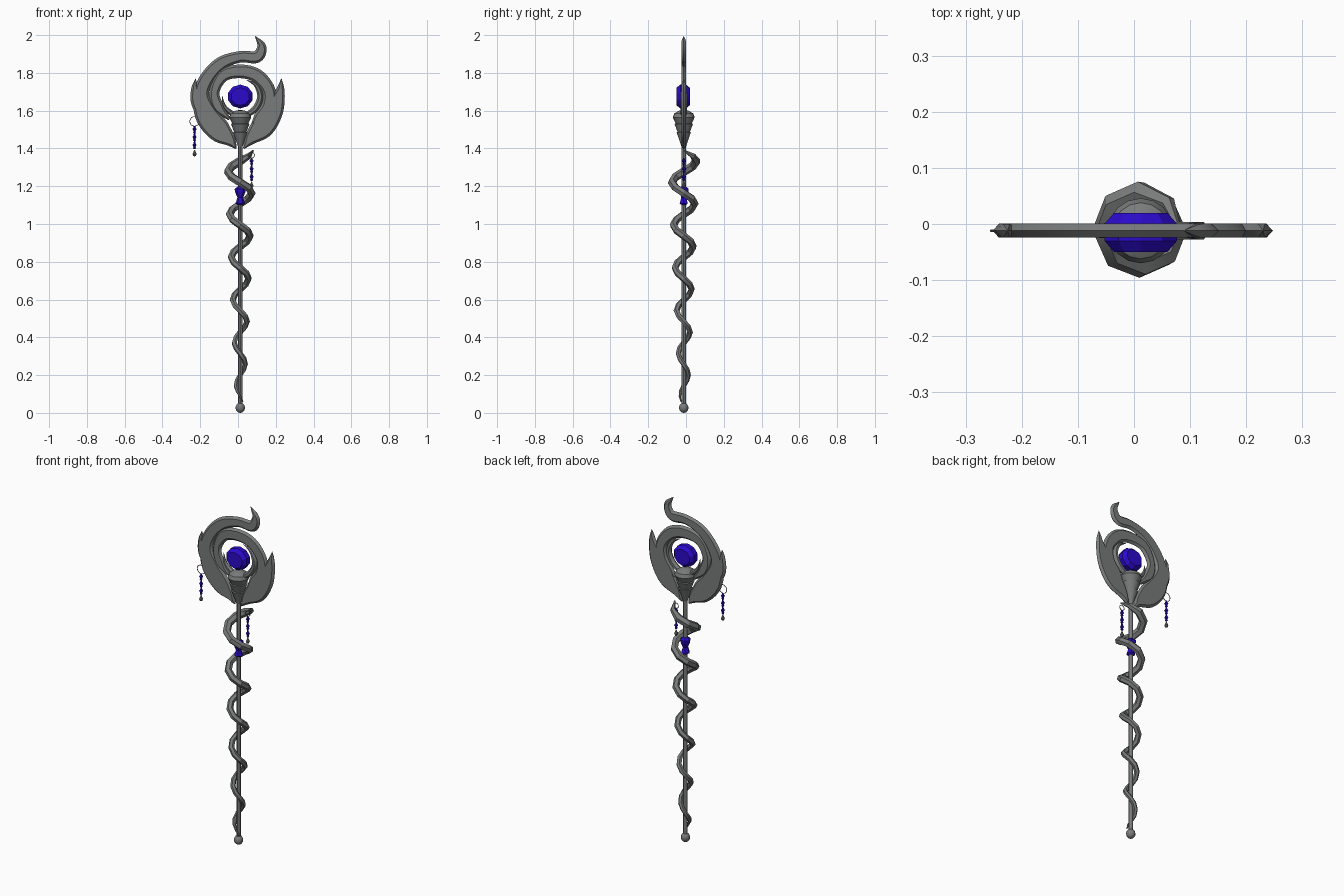
import bpy, bmesh, math
from mathutils import Vector

if "Cube" in bpy.data.objects:
    bpy.data.objects.remove(bpy.data.objects["Cube"])

CX, CY = 0.012, -0.012  # shaft axis


def material(name, rgb):
    m = bpy.data.materials.new(name)
    m.use_nodes = True
    m.diffuse_color = (*rgb, 1)
    m.node_tree.nodes["Principled BSDF"].inputs["Base Color"].default_value = (*rgb, 1)
    return m


STEEL = material("steel grey", (0.19, 0.2, 0.195))
BLUE = material("deep blue", (0.025, 0.003, 0.6))


def finish(ob, mat, angle=30):
    ob.data.materials.clear()
    ob.data.materials.append(mat)
    bpy.ops.object.select_all(action="DESELECT")
    ob.select_set(True)
    bpy.context.view_layer.objects.active = ob
    if angle:
        bpy.ops.object.shade_smooth_by_angle(angle=math.radians(angle))
    return ob


def loft(name, rings, mat, angle=30):
    """Skin closed rings of equal length and cap both ends."""
    bm = bmesh.new()
    rows = [[bm.verts.new(p) for p in r] for r in rings]
    n = len(rows[0])
    for a, b in zip(rows, rows[1:]):
        for i in range(n):
            bm.faces.new((a[i], a[(i + 1) % n], b[(i + 1) % n], b[i]))
    bm.faces.new(rows[0])
    bm.faces.new(rows[-1])
    bmesh.ops.recalc_face_normals(bm, faces=bm.faces)
    me = bpy.data.meshes.new(name)
    bm.to_mesh(me)
    bm.free()
    ob = bpy.data.objects.new(name, me)
    bpy.context.collection.objects.link(ob)
    return finish(ob, mat, angle)


def lathe(name, profile, mat, x=CX, y=CY, sides=12, angle=30):
    """Turn (radius, z) pairs around a vertical axis."""
    turn = [2 * math.pi * i / sides for i in range(sides)]
    rings = [[(x + r * math.cos(t), y + r * math.sin(t), z) for t in turn] for r, z in profile]
    return loft(name, rings, mat, angle)


def smooth_path(pts, steps=6):
    """Catmull-Rom through (x, z, half width) points."""
    v = [Vector(p) for p in pts]
    v = [2 * v[0] - v[1]] + v + [2 * v[-1] - v[-2]]
    out = []
    for a, b, c, d in zip(v, v[1:], v[2:], v[3:]):
        for k in range(steps):
            t = k / steps
            out.append(0.5 * (2 * b + (c - a) * t + (2 * a - 5 * b + 4 * c - d) * t ** 2
                              + (3 * b - a - 3 * c + d) * t ** 3))
    return out + [v[-2]]


def blade(name, pts, thick=0.0125):
    """Flat curved blade with bevelled rims, in the XZ plane."""
    path = smooth_path(pts)
    rings = []
    for i, p in enumerate(path):
        d = path[min(i + 1, len(path) - 1)] - path[max(i - 1, 0)]
        side = Vector((-d.y, d.x)).normalized()
        w = max(p.z, 0.001)
        b = w - min(0.012, w * 0.6)
        t = thick * min(1, w / 0.015)
        rings.append([(p.x + side.x * o, CY + h, p.y + side.y * o)
                      for o, h in ((-w, 0), (-b, t), (b, t), (w, 0), (b, -t), (-b, -t))])
    return loft(name, rings, STEEL)


# Shaft, pommel and socket
lathe("shaft", [(0.012, 0.03), (0.012, 1.45)], STEEL)
lathe("pommel", [(0.025 * math.sin(a), 0.027 - 0.027 * math.cos(a))
                 for a in (math.pi * (k + 0.05) / 8.1 for k in range(9))], STEEL)
lathe("head_socket", [(0.012, 1.41), (0.022, 1.44), (0.038, 1.485), (0.033, 1.488),
                      (0.049, 1.53), (0.043, 1.533), (0.058, 1.565), (0.05, 1.585),
                      (0.025, 1.6), (0.002, 1.604)], STEEL, sides=16)
lathe("shaft_jewel", [(0.012, 1.2), (0.03, 1.185), (0.028, 1.17), (0.015, 1.14),
                      (0.025, 1.108), (0.012, 1.1)], BLUE, sides=6, angle=0)

# Vine coiling round the shaft, thinning downwards
PER_TURN, TURNS, PITCH, TOP = 8, 5.875, 0.2265, 1.39
curve = bpy.data.curves.new("coiled_vine", "CURVE")
curve.dimensions = "3D"
curve.bevel_depth = 1
curve.bevel_resolution = 1
curve.use_fill_caps = True
spline = curve.splines.new("POLY")
count = int(PER_TURN * TURNS) + 1
spline.points.add(count - 1)
for i, pt in enumerate(spline.points):
    a = 2 * math.pi * i / PER_TURN
    z = TOP - PITCH * i / PER_TURN
    r = 0.018 + 0.0365 * z
    pt.co = (CX + r * math.cos(a), CY + r * math.sin(a), z, 1)
    tip = min(1, 0.15 + 0.5 * i, 0.25 + (count - 1 - i) * 0.25)
    pt.radius = (0.011 + 0.009 * z) * tip
vine = bpy.data.objects.new("coiled_vine", curve)
bpy.context.collection.objects.link(vine)
bpy.ops.object.select_all(action="DESELECT")
vine.select_set(True)
bpy.context.view_layer.objects.active = vine
bpy.ops.object.convert(target="MESH")
finish(bpy.context.view_layer.objects.active, STEEL)

# Head blades
blade("flame_swirl", [(0.09, 1.995, 0.001), (0.125, 1.94, 0.024), (0.1, 1.885, 0.032),
                      (0.01, 1.885, 0.03), (-0.09, 1.85, 0.035), (-0.165, 1.77, 0.038),
                      (-0.195, 1.68, 0.042), (-0.165, 1.575, 0.062), (-0.1, 1.495, 0.062),
                      (-0.045, 1.445, 0.035), (-0.01, 1.4, 0.004)])
blade("left_spike", [(-0.225, 1.77, 0.001), (-0.228, 1.715, 0.02), (-0.222, 1.65, 0.028),
                     (-0.195, 1.58, 0.025)])
blade("right_crescent", [(0.23, 1.77, 0.001), (0.222, 1.7, 0.026), (0.188, 1.6, 0.052),
                         (0.13, 1.515, 0.062), (0.07, 1.455, 0.036), (0.03, 1.4, 0.004)])
blade("inner_ring", [(-0.045, 1.555, 0.008), (-0.105, 1.62, 0.03), (-0.125, 1.7, 0.027),
                     (-0.08, 1.785, 0.033), (0.01, 1.808, 0.036), (0.1, 1.785, 0.037),
                     (0.162, 1.71, 0.035), (0.16, 1.625, 0.036), (0.11, 1.56, 0.03),
                     (0.075, 1.53, 0.006)])
blade("gem_hook", [(0.045, 1.763, 0.001), (0.095, 1.735, 0.011), (0.118, 1.675, 0.016),
                   (0.095, 1.615, 0.017), (0.045, 1.575, 0.014)], 0.016)
blade("gem_cradle", [(-0.085, 1.68, 0.001), (-0.07, 1.62, 0.01), (-0.02, 1.575, 0.015)], 0.016)

# Faceted gem, its axis along Y
facets = [2 * math.pi * (k + 0.5) / 10 for k in range(10)]
loft("gem", [[(CX + r * math.cos(a), CY - 0.003 + y, 1.675 + 0.93 * r * math.sin(a))
              for a in facets]
             for r, y in ((0.05, -0.035), (0.068, -0.015), (0.068, 0.015), (0.05, 0.035))],
     BLUE, angle=0)


# Hanging bead chains
def bead_chain(prefix, x, hoop_z, hoop_r):
    bpy.ops.mesh.primitive_torus_add(major_radius=hoop_r, minor_radius=0.002, major_segments=20,
                                     minor_segments=5, location=(x, CY, hoop_z),
                                     rotation=(math.pi / 2, 0, 0))
    hoop = bpy.context.object
    hoop.name = prefix + "_hoop"
    finish(hoop, STEEL)
    z = hoop_z - hoop_r
    profile = [(0.004, z)]
    for k in range(3):
        s = z - 0.042 * k
        profile += [(0.005, s - 0.006), (0.011, s - 0.016), (0.005, s - 0.026),
                    (0.008, s - 0.032), (0.004, s - 0.038)]
    lathe(prefix + "_beads", profile, BLUE, x, CY, 8, 0)
    z -= 0.125
    lathe(prefix + "_drop", [(0.002, z), (0.006, z - 0.012), (0.011, z - 0.022),
                             (0.007, z - 0.032), (0.001, z - 0.035)], STEEL, x, CY, 8)


bead_chain("right_chain", -0.23, 1.543, 0.025)
bead_chain("left_chain", 0.072, 1.365, 0.015)
